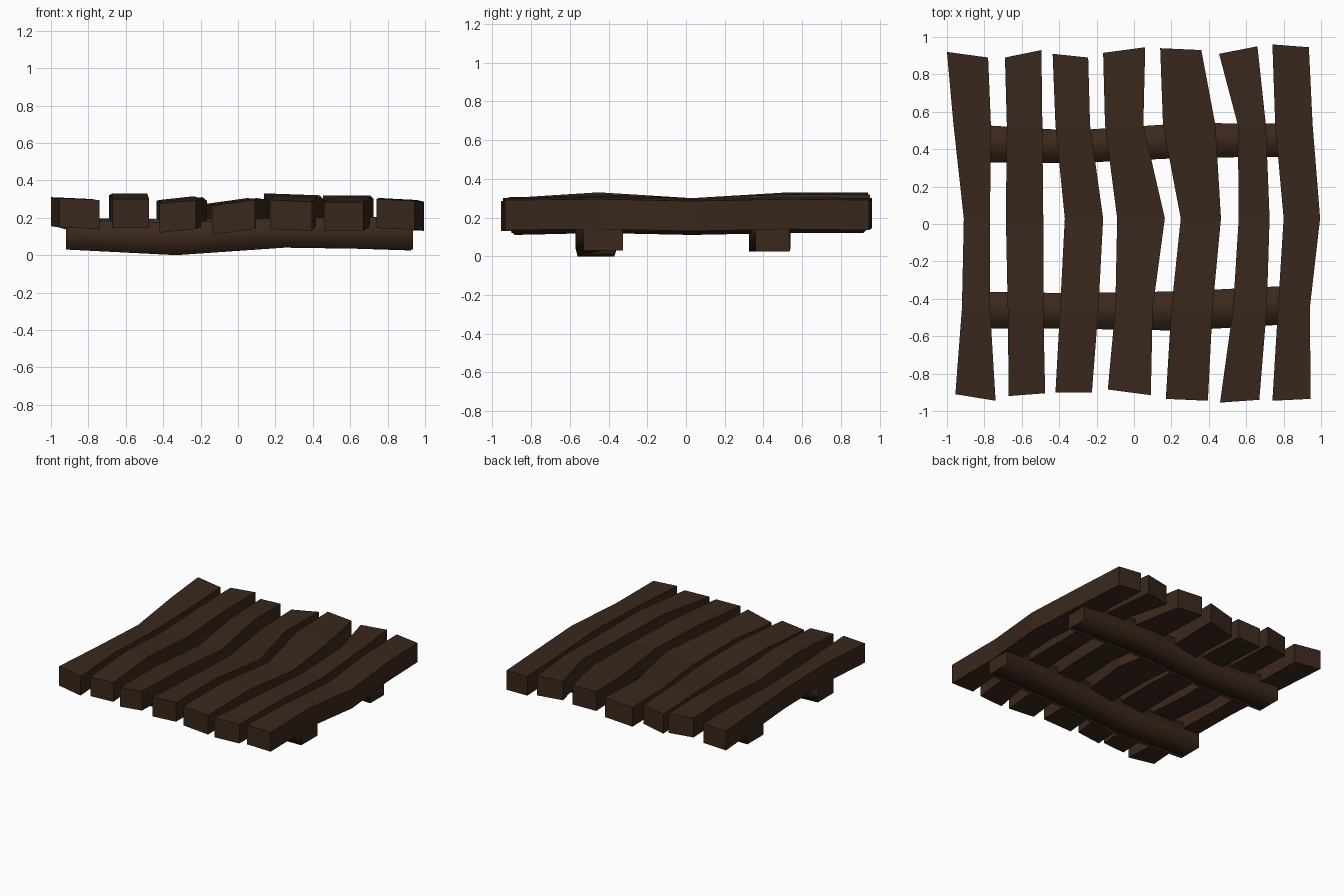
import bpy, bmesh

wood = bpy.data.materials.new("dark_wood")
wood.diffuse_color = (0.042, 0.021, 0.0115, 1)


def loft(name, rings, soft=False):
    """Closed bar through four-cornered rings."""
    bm = bmesh.new()
    vs = [[bm.verts.new(p) for p in r] for r in rings]
    for a, b in zip(vs, vs[1:]):
        for i in range(4):
            j = (i + 1) % 4
            f = bm.faces.new((a[i], a[j], b[j], b[i]))
            f.smooth = soft
    caps = [bm.faces.new(vs[0][::-1]), bm.faces.new(vs[-1])]
    for f in caps:
        for e in f.edges:
            e.smooth = False
    bmesh.ops.recalc_face_normals(bm, faces=bm.faces)
    me = bpy.data.meshes.new(name)
    bm.to_mesh(me)
    bm.free()
    me.materials.append(wood)
    ob = bpy.data.objects.new(name, me)
    bpy.context.collection.objects.link(ob)
    return ob


# Planks: left/right x at five stations front to back, end y's, top z, side tilt
planks = [
    ([(-.955, -.74), (-.92, -.77), (-.91, -.77), (-.965, -.765), (-1.0, -.78)],
     (-.91, -.945), (.92, .89), (.30, .30, .285, .30, .305), -.005),
    ([(-.67, -.475), (-.675, -.485), (-.685, -.485), (-.68, -.49), (-.69, -.495)],
     (-.92, -.905), (.89, .93), (.30, .33, .30, .325, .32), 0),
    ([(-.42, -.225), (-.395, -.19), (-.37, -.165), (-.42, -.235), (-.435, -.245)],
     (-.90, -.90), (.91, .89), (.285, .30, .28, .305, .30), .01),
    ([(-.14, .09), (-.10, .10), (-.09, .165), (-.155, .05), (-.165, .06)],
     (-.885, -.915), (.915, .945), (.28, .29, .28, .29, .29), .015),
    ([(.17, .395), (.20, .42), (.25, .465), (.155, .435), (.14, .36)],
     (-.935, -.945), (.94, .93), (.29, .315, .295, .325, .325), -.005),
    ([(.46, .67), (.53, .71), (.56, .725), (.555, .705), (.455, .66)],
     (-.955, -.94), (.91, .95), (.285, .31, .30, .32, .32), 0),
    ([(.74, .945), (.77, .94), (.80, .995), (.755, .955), (.74, .935)],
     (-.945, -.935), (.96, .945), (.295, .30, .29, .30, .295), -.005),
]
for n, (xs, front, back, tops, tilt) in enumerate(planks, 1):
    ys = [front, (-.45, -.45), (.03, .03), (.53, .53), back]
    rings = []
    for (l, r), (yl, yr), t in zip(xs, ys, tops):
        b = t - .155
        rings.append([(l, yl, b - tilt), (r, yr, b + tilt),
                      (r, yr, t + tilt), (l, yl, t - tilt)])
    loft(f"plank_{n}", rings)

# Support beams: x, front y, back y, bottom z, top z (softly shaded sides)
beams = {
    "front_beam": [(-.92, -.56, -.36, .03, .19), (-.33, -.56, -.37, .0, .175),
                   (.25, -.57, -.36, .04, .20), (.935, -.53, -.325, .03, .205)],
    "back_beam": [(-.92, .33, .535, .035, .20), (-.33, .325, .50, .025, .19),
                  (.30, .355, .54, .045, .21), (.925, .36, .535, .025, .19)],
}
for name, st in beams.items():
    loft(name, [[(x, f, b), (x, k, b), (x, k, t), (x, f, t)]
                for x, f, k, b, t in st], soft=True)
